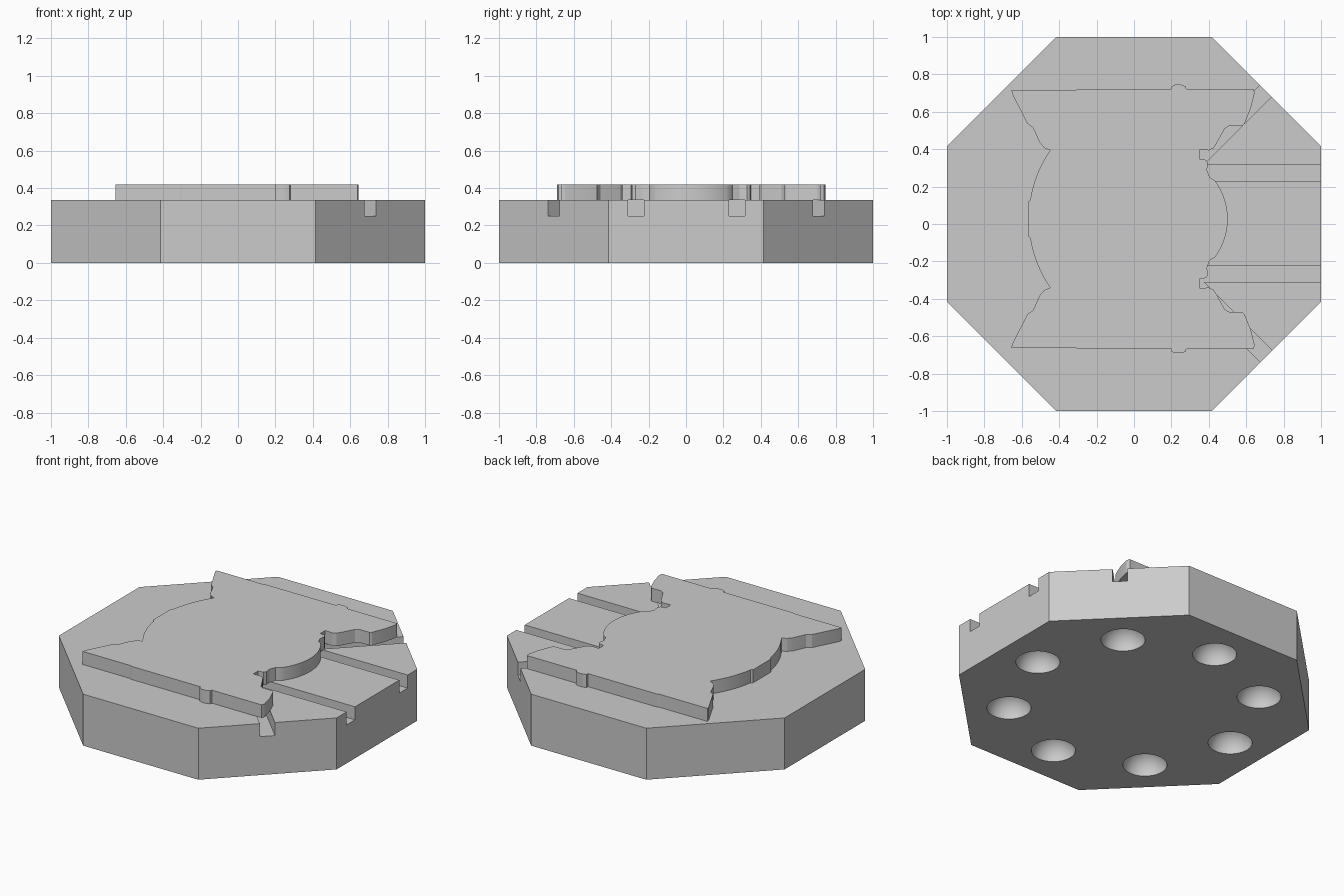
import bpy, bmesh, math
from math import cos, sin, pi, radians
from mathutils import Matrix, Vector

TOP = 0.335          # deck height
PLATE_TOP = 0.42
PLATE_Y = 0.027      # symmetry line of the raised plate

old = bpy.data.objects.get("Cube")
if old:
    bpy.data.objects.remove(old, do_unlink=True)

grey = bpy.data.materials.new("plain grey")
grey.use_nodes = True
grey.diffuse_color = (0.6, 0.6, 0.6, 1)
grey.node_tree.nodes["Principled BSDF"].inputs["Base Color"].default_value = grey.diffuse_color


def add_object(name, bm):
    bmesh.ops.recalc_face_normals(bm, faces=bm.faces)
    mesh = bpy.data.meshes.new(name)
    bm.to_mesh(mesh)
    bm.free()
    mesh.materials.append(grey)
    obj = bpy.data.objects.new(name, mesh)
    bpy.context.collection.objects.link(obj)
    return obj


def prism(name, outline, low, high):
    bm = bmesh.new()
    face = bm.faces.new([bm.verts.new((x, y, low)) for x, y in outline])
    side = bmesh.ops.extrude_face_region(bm, geom=[face])["geom"]
    verts = [v for v in side if isinstance(v, bmesh.types.BMVert)]
    bmesh.ops.translate(bm, verts=verts, vec=(0, 0, high - low))
    return add_object(name, bm)


def select_only(obj):
    bpy.ops.object.select_all(action="DESELECT")
    obj.select_set(True)
    bpy.context.view_layer.objects.active = obj


def cut(target, cutter):
    cutter.hide_render = True
    mod = target.modifiers.new("cut", "BOOLEAN")
    mod.operation, mod.solver, mod.object = "DIFFERENCE", "EXACT", cutter
    select_only(target)
    bpy.ops.object.modifier_apply(modifier=mod.name)
    bpy.data.objects.remove(cutter, do_unlink=True)


def groove(start, centre, angle, width):
    """Open channel running outwards along angle, offset sideways by centre."""
    bm = bmesh.new()
    shape = Matrix.Translation((start + 0.6, centre, TOP)) @ Matrix.Diagonal((1.2, width, 0.17, 1))
    bmesh.ops.create_cube(bm, size=1, matrix=Matrix.Rotation(radians(angle), 4, "Z") @ shape)
    return add_object("groove_cutter", bm)


def dimple(angle):
    bm = bmesh.new()
    spot = Matrix.Translation((0.74 * cos(angle), 0.74 * sin(angle), 0))
    bmesh.ops.create_uvsphere(bm, u_segments=40, v_segments=20, radius=0.13, matrix=spot)
    return add_object("dimple_cutter", bm)


def arc(centre_x, radius, a0, a1, steps):
    angles = [radians(a0 + (a1 - a0) * i / steps) for i in range(steps + 1)]
    return [(centre_x + radius * cos(a), radius * sin(a)) for a in angles]


# Octagonal base with channels on one side and round dimples underneath
corner = 1 / cos(pi / 8)
base = prism("octagonal_base", [(corner * cos((i + 0.5) * pi / 4), corner * sin((i + 0.5) * pi / 4))
                                for i in range(8)], 0, TOP)
for start, centre, angle, width in ((0.25, 0.273, 0, 0.086), (0.25, -0.268, 0, 0.086),
                                    (0.4, 0.005, 45, 0.088), (0.4, 0, -45, 0.09)):
    cut(base, groove(start, centre, angle, width))
for i in range(8):
    cut(base, dimple(i * pi / 4))

# Raised plate: half outline, mirrored about its middle line
half = arc(0.16, 0.341, 2, 37, 12)
half += [(0.405, 0.222), (0.39, 0.26), (0.395, 0.298), (0.385, 0.316), (0.35, 0.32),
         (0.35, 0.37), (0.4, 0.367), (0.425, 0.378), (0.445, 0.41), (0.485, 0.483),
         (0.51, 0.498), (0.578, 0.498), (0.59, 0.508), (0.625, 0.593), (0.645, 0.675),
         (0.638, 0.695), (0.28, 0.695), (0.275, 0.71), (0.25, 0.718), (0.22, 0.718),
         (0.2, 0.708), (0.2, 0.695), (-0.3, 0.695), (-0.31, 0.689), (-0.655, 0.689),
         (-0.652, 0.67), (-0.57, 0.51), (-0.54, 0.488), (-0.505, 0.41), (-0.48, 0.38),
         (-0.45, 0.368)]
half += arc(0.083, 0.646, 145.6, 171, 12)
half += [(-0.567, 0.092)]
outline = half + [(x, -y) for x, y in reversed(half)]
plate = prism("raised_plate", [(x, y + PLATE_Y) for x, y in outline], TOP, PLATE_TOP)

for part in (base, plate):
    select_only(part)
    bpy.ops.object.shade_smooth_by_angle(angle=radians(25))
